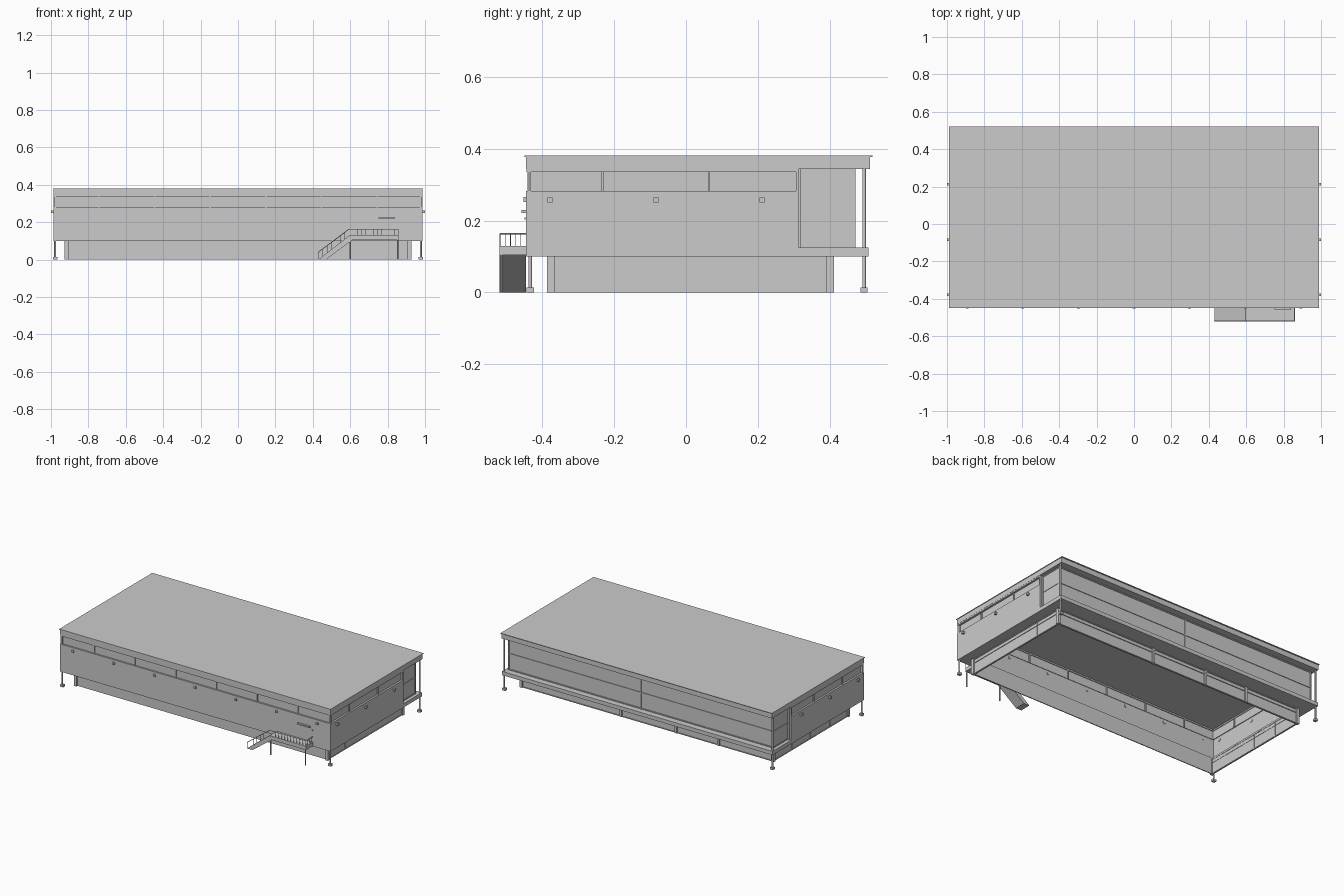
import bpy, bmesh, math
from mathutils import Matrix, Vector


def boxes(name, spans):
    """One object from several boxes given as (x0, x1, y0, y1, z0, z1)."""
    bm = bmesh.new()
    for x0, x1, y0, y1, z0, z1 in spans:
        m = Matrix.Translation(((x0 + x1) / 2, (y0 + y1) / 2, (z0 + z1) / 2)) \
            @ Matrix.Diagonal((x1 - x0, y1 - y0, z1 - z0, 1))
        bmesh.ops.create_cube(bm, size=1, matrix=m)
    return finish(name, bm)


def finish(name, bm):
    me = bpy.data.meshes.new(name)
    bm.to_mesh(me)
    bm.free()
    ob = bpy.data.objects.new(name, me)
    bpy.context.collection.objects.link(ob)
    return ob


def mirror_x(ob):
    ob.modifiers.new("mirror", 'MIRROR')
    return ob


def rods(name, pairs, r=0.0015, sides=6):
    """Round bars between pairs of points."""
    bm = bmesh.new()
    for a, b in pairs:
        a, b = Vector(a), Vector(b)
        d = b - a
        m = Matrix.Translation((a + b) / 2) @ d.to_track_quat('Z', 'Y').to_matrix().to_4x4()
        bmesh.ops.create_cone(bm, cap_ends=True, segments=sides, radius1=r, radius2=r,
                              depth=d.length, matrix=m)
    return finish(name, bm)


def extrude_profile(name, pts, y0, y1):
    """Solid from an x-z outline, stretched along y."""
    bm = bmesh.new()
    f = bm.faces.new([bm.verts.new((x, y0, z)) for x, z in pts])
    new = bmesh.ops.extrude_face_region(bm, geom=[f])["geom"]
    bmesh.ops.translate(bm, vec=(0, y1 - y0, 0),
                        verts=[v for v in new if isinstance(v, bmesh.types.BMVert)])
    bmesh.ops.recalc_face_normals(bm, faces=bm.faces)
    return finish(name, bm)


# Roof
boxes("roof_fascia", [(-0.987, 0.987, -0.446, 0.513, 0.344, 0.378)])
boxes("roof_cap", [(-0.99, 0.99, -0.45, 0.52, 0.377, 0.381)])

# Upper storey solid walls
boxes("front_wall", [(-0.987, 0.987, -0.445, -0.433, 0.1, 0.282)])
mirror_x(boxes("side_wall", [(0.975, 0.987, -0.445, 0.314, 0.1, 0.282),
                             (0.975, 0.987, 0.306, 0.314, 0.282, 0.344)]))

# Clerestory strip: recessed glass, mullions, head rail
boxes("front_clerestory_glass", [(-0.975, 0.975, -0.434, -0.43, 0.28, 0.344)])
boxes("front_clerestory_frame",
      [(-0.984, 0.984, -0.444, -0.425, 0.335, 0.344)] +
      [(x - 0.003, x + 0.003, -0.44, -0.422, 0.28, 0.337)
       for x in [(i - 2.5) * 0.297 for i in range(6)]])
mirror_x(boxes("side_clerestory_glass", [(0.968, 0.973, -0.43, 0.308, 0.28, 0.344)]))
mirror_x(boxes("side_clerestory_frame",
               [(0.964, 0.986, -0.444, 0.308, 0.335, 0.344),
                (0.974, 0.984, -0.442, -0.432, 0.28, 0.344)] +
               [(0.962, 0.98, y - 0.003, y + 0.003, 0.28, 0.337) for y in (-0.233, 0.064)]))

# Floor slab ring, open in the middle
boxes("floor_slab", [(-0.987, 0.987, 0.39, 0.508, 0.1, 0.125),
                     (-0.975, 0.975, -0.435, -0.37, 0.1, 0.108)])
mirror_x(boxes("side_floor_slab", [(0.91, 0.976, -0.37, 0.314, 0.1, 0.108),
                                   (0.91, 0.987, 0.314, 0.39, 0.1, 0.125)]))

# Glazed rear corner: glass and frames
boxes("rear_glass", [(-0.965, 0.965, 0.463, 0.468, 0.125, 0.344)])
boxes("rear_glass_frame",
      [(-0.968, 0.968, 0.461, 0.472, z - 0.003, z + 0.003) for z in (0.13, 0.234, 0.338)] +
      [(x - 0.003, x + 0.003, 0.461, 0.472, 0.125, 0.344) for x in (-0.964, 0, 0.964)])
mirror_x(boxes("side_glass", [(0.96, 0.965, 0.314, 0.468, 0.125, 0.344)]))
mirror_x(boxes("side_glass_frame",
               [(0.959, 0.968, 0.314, 0.472, z - 0.003, z + 0.003)
                for z in (0.13, 0.234, 0.338)] +
               [(0.959, 0.975, 0.314, 0.321, 0.125, 0.344)]))

# Lower storey: solid front, glazed sides and back
boxes("lower_front_wall", [(-0.91, 0.91, -0.376, -0.37, 0, 0.1)])
mirror_x(boxes("lower_corner_piers", [(0.907, 0.927, -0.387, -0.366, 0, 0.1),
                                      (0.907, 0.927, 0.392, 0.412, 0, 0.1)]))
mirror_x(boxes("lower_side_panel", [(0.911, 0.917, -0.367, 0.394, 0, 0.1)]))
mirror_x(boxes("lower_side_frame",
               [(0.909, 0.921, -0.367, 0.394, z - 0.002, z + 0.002)
                for z in (0.003, 0.074, 0.097)] +
               [(0.909, 0.919, y - 0.002, y + 0.002, 0, 0.1) for y in (-0.19, 0.015, 0.207)]))
boxes("lower_back_panel", [(-0.909, 0.909, 0.396, 0.402, 0, 0.1)])
boxes("lower_back_frame",
      [(-0.909, 0.909, 0.394, 0.407, z - 0.002, z + 0.002) for z in (0.003, 0.074, 0.097)] +
      [(x - 0.008, x + 0.008, 0.392, 0.41, 0, 0.1) for x in (0.19, -0.21, -0.52)])

# Corner columns on footings
for name, y, top in (("rear", 0.496, 0.344), ("front", -0.434, 0.101)):
    mirror_x(rods(name + "_column", [((0.978, y, 0.01), (0.978, y, top))], 0.005, 12))
    mirror_x(boxes(name + "_footing", [(0.966, 0.988, y - 0.01, y + 0.01, 0, 0.014)]))
mirror_x(rods("front_upper_column", [((0.981, -0.438, 0.28), (0.981, -0.438, 0.344))], 0.004, 8))

# Wall lamps
boxes("front_lamps", [(i * 0.297 - 0.007, i * 0.297 + 0.007, -0.453, -0.43, 0.252, 0.266)
                      for i in range(-3, 4)])
mirror_x(boxes("side_lamps", [(0.972, 1.0, y - 0.007, y + 0.007, 0.25, 0.264)
                              for y in (-0.379, -0.084, 0.212)]))

# Entrance stair and landing
Y0, Y1 = -0.52, -0.446
boxes("landing", [(0.595, 0.86, Y0, Y1, 0.104, 0.129)])
stair = [(0.43, 0.0), (0.47, 0.0), (0.61, 0.104), (0.61, 0.129), (0.595, 0.129)]
extrude_profile("stair_flight", stair, Y0, Y1)
rods("landing_posts", [((x, Y0 + 0.006, 0), (x, Y0 + 0.006, 0.105)) for x in (0.6, 0.853)],
     0.004, 8)

# Railings
yr = Y0 + 0.002
rail = [((0.43, yr, 0.04), (0.593, yr, 0.163)), ((0.593, yr, 0.163), (0.857, yr, 0.163)),
        ((0.857, yr, 0.163), (0.857, Y1, 0.163)), ((0.43, yr, 0.0), (0.43, yr, 0.04))]
rods("handrail", rail, 0.002)
rods("balusters",
     [((0.593 + i * 0.022, yr, 0.129), (0.593 + i * 0.022, yr, 0.163)) for i in range(13)] +
     [((0.857, yr + i * 0.0145, 0.129), (0.857, yr + i * 0.0145, 0.163)) for i in range(5)] +
     [((0.43 + i * 0.0235, yr, i * 0.0184), (0.43 + i * 0.0235, yr, 0.04 + i * 0.0176))
      for i in range(1, 7)], 0.001)

# Door canopy and door light
boxes("door_canopy", [(0.75, 0.84, -0.458, -0.44, 0.221, 0.229)])
boxes("door_light", [(0.85, 0.858, -0.45, -0.44, 0.203, 0.209)])
